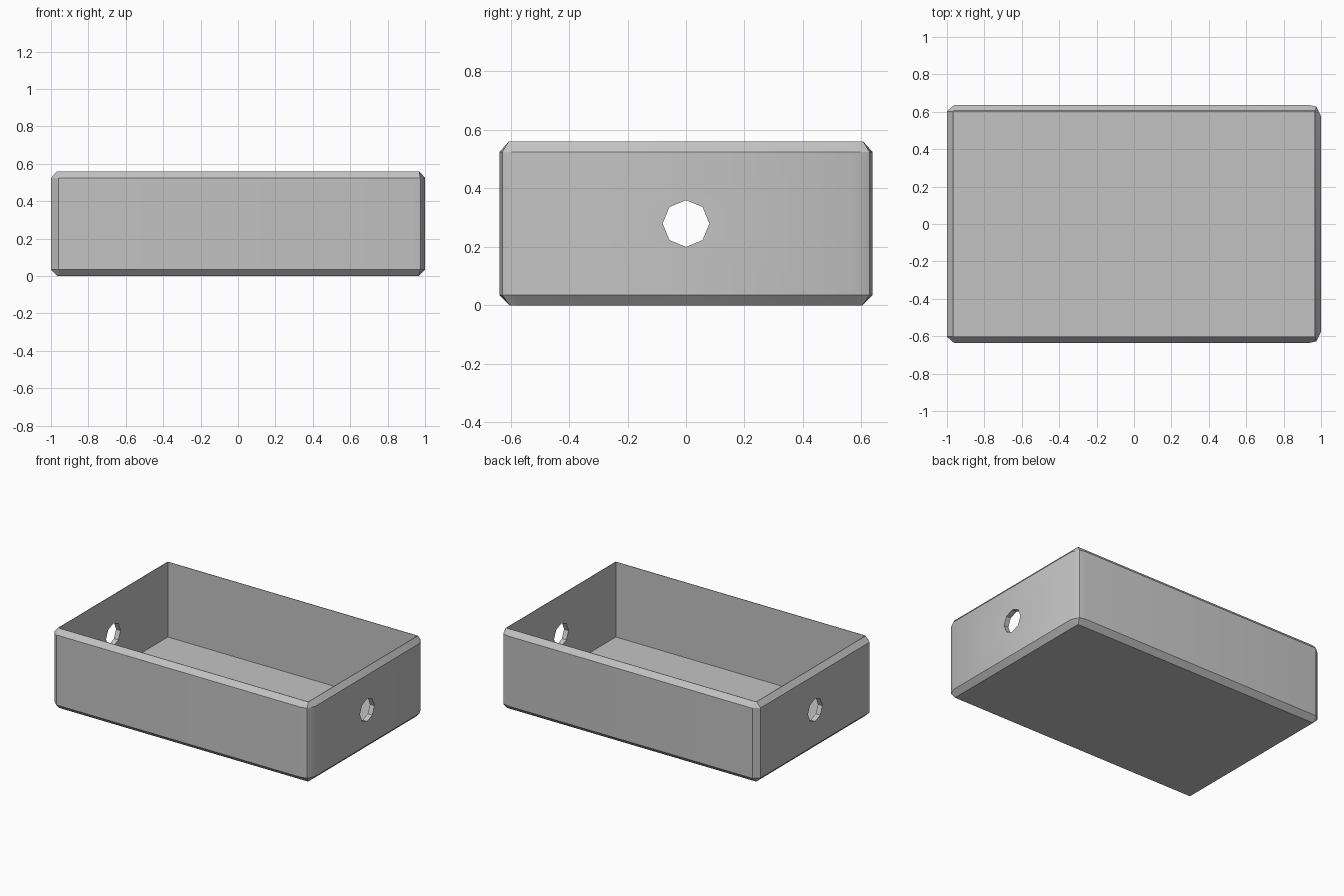
import bpy
import bmesh
import math

if "Cube" in bpy.data.objects:
    bpy.data.objects.remove(bpy.data.objects["Cube"], do_unlink=True)

LENGTH, WIDTH, HEIGHT = 2.0, 1.275, 0.56
WALL = 0.035
HX, HY = LENGTH / 2, WIDTH / 2

grey = bpy.data.materials.new("plain grey")
grey.use_nodes = True
colour = (0.55, 0.55, 0.55, 1)
grey.diffuse_color = colour
grey.node_tree.nodes["Principled BSDF"].inputs["Base Color"].default_value = colour


def outline(inset=0.0):
    """Half of the plan: worn corners at +x, plain chamfers at -x."""
    half = [(HX, HY - 0.062), (HX - 0.025, HY - 0.01), (HX - 0.07, HY),
            (-HX + 0.04, HY), (-HX, HY - WALL)]
    if inset:
        # clamp the same points to the inner rectangle
        half = [(max(-HX + inset, min(HX - inset, x)), min(y, HY - inset))
                for x, y in half]
    return half + [(x, -y) for x, y in reversed(half)]


def add_ring(bm, points, z):
    return [bm.verts.new((x, y, z)) for x, y in points]


def bridge(bm, lower, upper):
    count = len(lower)
    for i in range(count):
        j = (i + 1) % count
        bm.faces.new((lower[i], lower[j], upper[j], upper[i]))


# Tray shell: chamfered foot, side walls, sloping rim, cavity
bm = bmesh.new()
levels = [(WALL, 0), (0, WALL), (0, HEIGHT - WALL), (WALL - 0.004, HEIGHT),
          (WALL, HEIGHT), (WALL, WALL)]
rings = [add_ring(bm, outline(inset), z) for inset, z in levels]
for lower, upper in zip(rings, rings[1:]):
    bridge(bm, lower, upper)
bm.faces.new(list(reversed(rings[0])))
bm.faces.new(rings[-1])
bmesh.ops.remove_doubles(bm, verts=bm.verts, dist=0.0005)
bmesh.ops.recalc_face_normals(bm, faces=bm.faces)
mesh = bpy.data.meshes.new("tray")
bm.to_mesh(mesh)
bm.free()
tray = bpy.data.objects.new("tray", mesh)
bpy.context.collection.objects.link(tray)
mesh.materials.append(grey)

# Eight-sided hole through both end walls
bpy.ops.mesh.primitive_cylinder_add(vertices=8, radius=0.08, depth=LENGTH + 0.4,
                                    location=(0, 0, HEIGHT / 2),
                                    rotation=(0, math.pi / 2, 0))
cutter = bpy.context.object
cutter.name = "hole_cutter"
cutter.hide_render = True
cutter.data.materials.append(grey)

bpy.ops.object.select_all(action="DESELECT")
tray.select_set(True)
bpy.context.view_layer.objects.active = tray
cut = tray.modifiers.new("end holes", "BOOLEAN")
cut.operation = "DIFFERENCE"
cut.solver = "EXACT"
cut.object = cutter
bpy.ops.object.modifier_apply(modifier=cut.name)
bpy.data.objects.remove(cutter, do_unlink=True)

bpy.ops.object.shade_smooth_by_angle(angle=math.radians(30))
